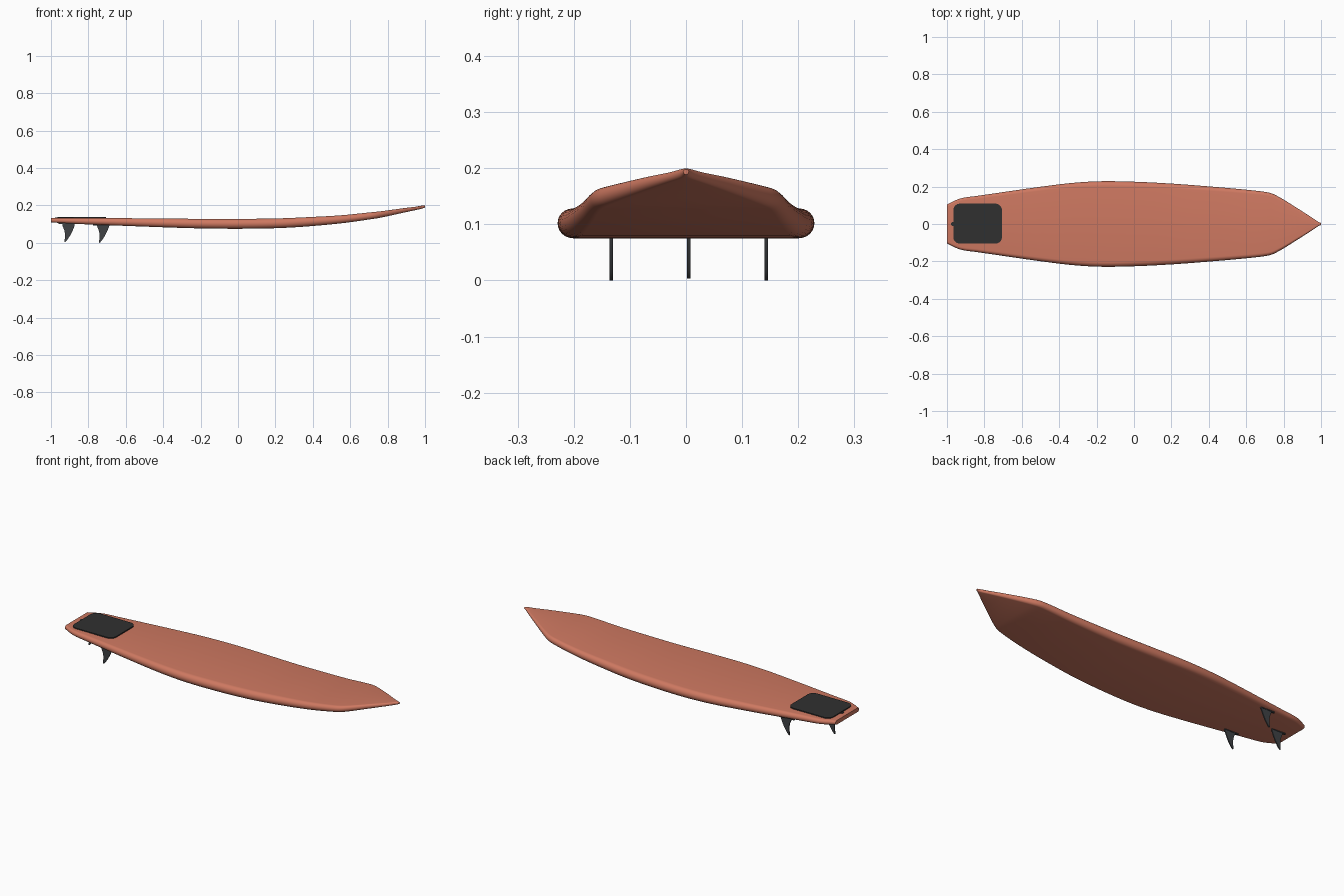
import bpy, bmesh, math

if "Cube" in bpy.data.objects:
    bpy.data.objects.remove(bpy.data.objects["Cube"])

def material(name, rgb):
    m = bpy.data.materials.new(name)
    m.diffuse_color = (*rgb, 1)
    m.use_nodes = True
    m.node_tree.nodes["Principled BSDF"].inputs["Base Color"].default_value = m.diffuse_color
    return m

CORAL = material("coral", (0.62, 0.19, 0.12))
BLACK = material("black", (0.03, 0.03, 0.03))
FIN = material("fin_grey", (0.05, 0.055, 0.06))

def finish(bm, name, mat, angle=35):
    bmesh.ops.recalc_face_normals(bm, faces=bm.faces)
    me = bpy.data.meshes.new(name)
    bm.to_mesh(me)
    bm.free()
    me.materials.append(mat)
    ob = bpy.data.objects.new(name, me)
    bpy.context.collection.objects.link(ob)
    bpy.ops.object.select_all(action='DESELECT')
    ob.select_set(True)
    bpy.context.view_layer.objects.active = ob
    bpy.ops.object.shade_smooth_by_angle(angle=math.radians(angle))
    return ob

# board stations: x, half width, bottom z, top z
KEYS = [(-1, .104, .109, .132), (-.93, .136, .105, .133), (-.84, .150, .100, .133),
        (-.4, .212, .083, .130), (-.2, .228, .077, .128), (0, .226, .075, .128),
        (.2, .216, .078, .130), (.35, .205, .086, .136), (.55, .188, .104, .147),
        (.71, .170, .126, .163), (.76, .153, .134, .168), (.885, .077, .161, .185),
        (.95, .035, .175, .193), (.985, .012, .183, .199), (1, .005, .189, .198)]

def station(x):
    """Smooth interpolation of the key stations."""
    n = len(KEYS)
    i = next(k for k in range(n - 1) if x <= KEYS[k + 1][0] + 1e-9)
    a, b = KEYS[i], KEYS[i + 1]
    p, q = KEYS[max(i - 1, 0)], KEYS[min(i + 2, n - 1)]
    h = b[0] - a[0]
    t = (x - a[0]) / h
    out = []
    for k in (1, 2, 3):
        m0 = (b[k] - p[k]) / (b[0] - p[0]) * h
        m1 = (q[k] - a[k]) / (q[0] - a[0]) * h
        out.append((2*t**3 - 3*t*t + 1) * a[k] + (t**3 - 2*t*t + t) * m0
                   + (3*t*t - 2*t**3) * b[k] + (t**3 - t*t) * m1)
    return out

# board: lofted sections with round rails
bm = bmesh.new()
xs = sorted({round(a[0] + (b[0] - a[0]) * j / 5, 4)
             for a, b in zip(KEYS, KEYS[1:]) for j in range(6)})
rings = []
for x in xs:
    w, lo, hi = station(x)
    r, zc = (hi - lo) / 2, (hi + lo) / 2
    ry = min(r, w * .98)
    ring = []
    for side in (1, -1):
        for j in range(13):
            a = -math.pi / 2 + math.pi * j / 12
            ring.append(bm.verts.new((x, side * (w - ry + ry * math.cos(a)),
                                      zc + side * r * math.sin(a))))
    rings.append(ring)
for A, B in zip(rings, rings[1:]):
    for j in range(len(A)):
        k = (j + 1) % len(A)
        bm.faces.new((A[j], A[k], B[k], B[j]))
bm.faces.new(rings[0])
bm.faces.new(rings[-1])
finish(bm, "board", CORAL, 45)

def rounded_slab(name, x0, x1, hw, y, z0, z1, rad, mat):
    bm = bmesh.new()
    ring = []
    for cx, cy, start in ((x1 - rad, y + hw - rad, 0), (x0 + rad, y + hw - rad, 90),
                          (x0 + rad, y - hw + rad, 180), (x1 - rad, y - hw + rad, 270)):
        for j in range(7):
            a = math.radians(start + 15 * j)
            ring.append(bm.verts.new((cx + rad * math.cos(a), cy + rad * math.sin(a), z0)))
    f = bm.faces.new(ring)
    up = bmesh.ops.extrude_face_region(bm, geom=[f])["geom"]
    bmesh.ops.translate(bm, vec=(0, 0, z1 - z0),
                        verts=[v for v in up if isinstance(v, bmesh.types.BMVert)])
    return finish(bm, name, mat)

# traction pad and leash plug
rounded_slab("traction_pad", -.966, -.706, .107, .002, .127, .138, .035, BLACK)
rounded_slab("leash_plug", -.978, -.954, .012, 0, .125, .1345, .0119, BLACK)

# fins: swept profile (x offset, depth) plus a flush base
PROFILE = [(.0, 0), (-.012, .03), (-.025, .055), (-.038, .075), (-.049, .088), (-.054, .09),
           (-.055, .082), (-.052, .065), (-.052, .045), (-.056, .025), (-.066, 0)]

def fin(name, x, y, z_tip):
    bm = bmesh.new()
    top = z_tip + .09
    ring = [bm.verts.new((x + px, y - .003, top - d)) for px, d in PROFILE]
    ring += [bm.verts.new((x - .066, y - .003, top + .025)),
             bm.verts.new((x, y - .003, top + .025))]
    f = bm.faces.new(ring)
    side = bmesh.ops.extrude_face_region(bm, geom=[f])["geom"]
    bmesh.ops.translate(bm, vec=(0, .006, 0),
                        verts=[v for v in side if isinstance(v, bmesh.types.BMVert)])
    finish(bm, name, FIN)
    z = station(x - .045)[1]
    rounded_slab(name + "_base", x - .086, x + .002, .005, y, z - .004, z + .01, .004, FIN)

fin("center_fin", -.873, .005, .003)
for label, y in (("left_fin", .143), ("right_fin", -.133)):
    fin(label, -.688, y, 0)
